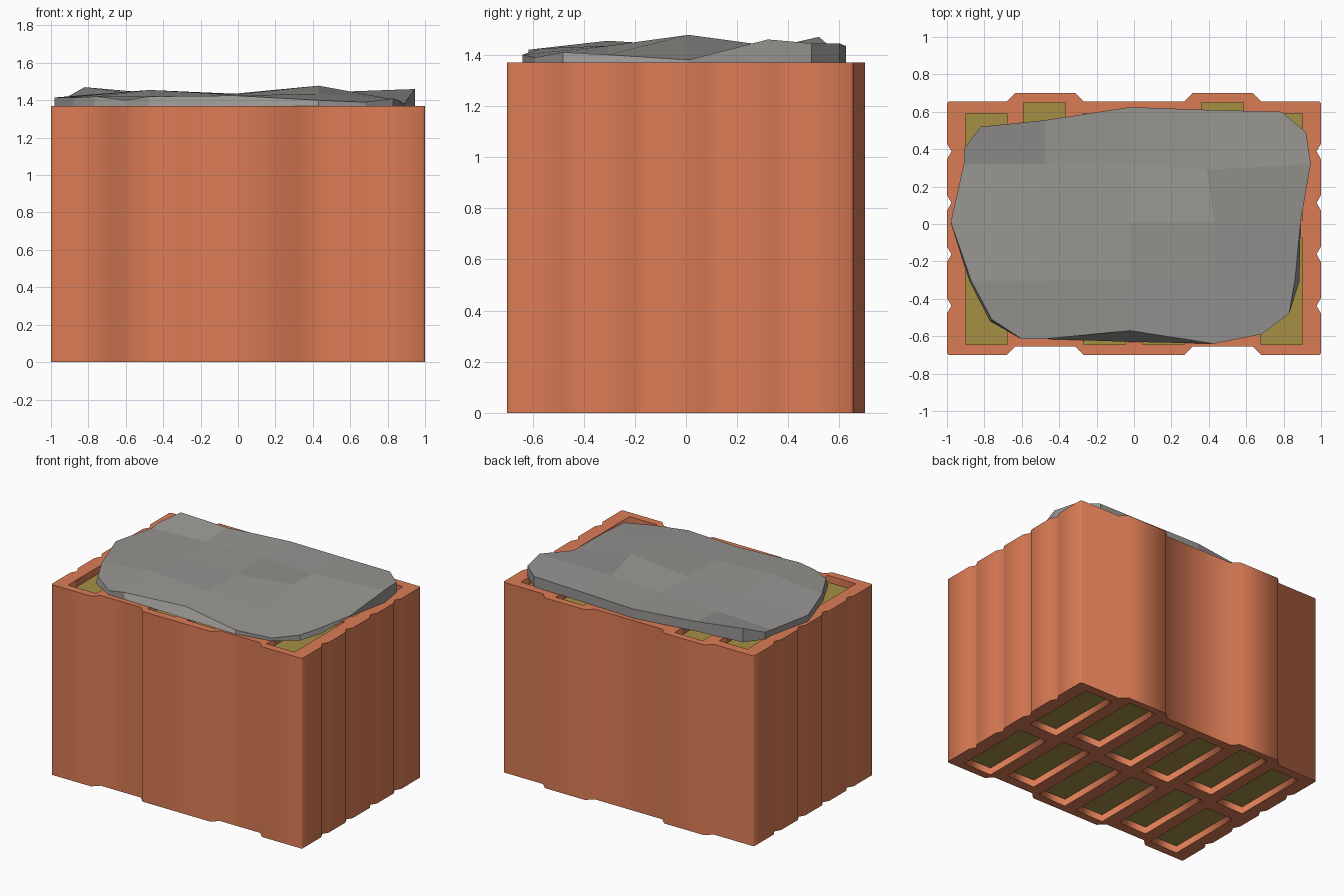
import bpy, bmesh

if "Cube" in bpy.data.objects:
    bpy.data.objects.remove(bpy.data.objects["Cube"])

H = 1.37        # block height
RECESS = 0.05   # filling sits below both block faces


def material(name, rgb):
    m = bpy.data.materials.new(name)
    m.diffuse_color = (*rgb, 1)
    m.use_nodes = True
    m.node_tree.nodes["Principled BSDF"].inputs["Base Color"].default_value = m.diffuse_color
    return m


clay_mat = material("clay", (0.71, 0.20, 0.09))
fill_mat = material("insulation", (0.38, 0.28, 0.06))
mortar_mat = material("mortar", (0.31, 0.30, 0.285))


def extrude_loops(name, loops, z0, z1, mat):
    """Extrude closed outlines; inner outlines become holes."""
    cu = bpy.data.curves.new(name, 'CURVE')
    cu.dimensions = '2D'
    cu.fill_mode = 'BOTH'
    cu.extrude = (z1 - z0) / 2
    for loop in loops:
        s = cu.splines.new('POLY')
        s.points.add(len(loop) - 1)
        for p, (x, y) in zip(s.points, loop):
            p.co = (x, y, 0, 1)
        s.use_cyclic_u = True
    ob = bpy.data.objects.new(name, cu)
    ob.location.z = (z0 + z1) / 2
    bpy.context.collection.objects.link(ob)
    bpy.ops.object.select_all(action='DESELECT')
    ob.select_set(True)
    bpy.context.view_layer.objects.active = ob
    bpy.ops.object.convert(target='MESH')
    ob = bpy.context.object
    ob.data.materials.clear()
    ob.data.materials.append(mat)
    return ob


# Outer outline: grooves in front, matching tongues behind, notched sides
F, B, T, C = -0.70, 0.655, 0.045, 0.01


def long_side(y):
    pts = []
    for cx in (-0.475, 0.475):
        pts += [(cx - 0.205, y), (cx - 0.16, y + T), (cx + 0.16, y + T), (cx + 0.205, y)]
    return pts


def short_side(s):
    pts = []
    for cy in (-0.437, -0.162, 0.113, 0.388):
        pts += [(s, cy - 0.042), (s * 0.976, cy), (s, cy + 0.042)]
    return [(s * (1 - C), F), (s, F + C)] + pts + [(s, B - C), (s * (1 - C), B)]


outline = long_side(F) + short_side(1) + long_side(B)[::-1] + short_side(-1)[::-1]

# Two rows of six cavities; columns over the tongues are shifted back
cells = []
for i, x in enumerate((-0.79, -0.4775, -0.1575, 0.1575, 0.4725, 0.79)):
    shift = 0.06 if i in (1, 4) else 0
    for y in (-0.36, 0.305):
        y += shift
        cells.append([(x - 0.112, y - 0.285), (x + 0.112, y - 0.285),
                      (x + 0.112, y + 0.285), (x - 0.112, y + 0.285)])

extrude_loops("clay_block", [outline] + cells, 0, H, clay_mat)
extrude_loops("insulation_filling", cells, RECESS, H - RECESS, fill_mat)

# Mortar bed: irregular rim (counter-clockwise from front left) and inner grid
rim = [(-0.60, -0.615, 1.40), (-0.475, -0.615, 1.42), (-0.02, -0.57, 1.425),
       (0.43, -0.64, 1.40), (0.68, -0.59, 1.39), (0.83, -0.48, 1.41),
       (0.86, -0.305, 1.40), (0.89, 0.01, 1.38), (0.945, 0.32, 1.46),
       (0.92, 0.49, 1.445), (0.79, 0.60, 1.445), (0.40, 0.61, 1.44),
       (-0.02, 0.625, 1.435), (-0.475, 0.555, 1.44), (-0.82, 0.52, 1.47),
       (-0.91, 0.40, 1.42), (-0.91, 0.32, 1.41), (-0.98, 0.01, 1.415),
       (-0.87, -0.305, 1.415), (-0.76, -0.51, 1.42)]
inner = [(-0.475, -0.305, 1.455), (-0.02, -0.305, 1.43), (0.43, -0.305, 1.435),
         (-0.475, 0.01, 1.43), (-0.02, 0.01, 1.435), (0.43, 0.01, 1.478),
         (-0.475, 0.32, 1.425), (-0.02, 0.32, 1.435), (0.39, 0.29, 1.44)]
foot = {2: (-0.02, -0.63), 6: (0.885, -0.305), 7: (0.885, 0.01),
        18: (-0.88, -0.305), 19: (-0.77, -0.52)}

bm = bmesh.new()
R = [bm.verts.new(p) for p in rim]
G = [bm.verts.new(p) for p in inner]
L = [bm.verts.new((*foot.get(i, p[:2]), H)) for i, p in enumerate(rim)]
for i in range(20):
    j = (i + 1) % 20
    bm.faces.new((L[i], L[j], R[j], R[i]))
for r in range(2):
    for c in range(2):
        k = 3 * r + c
        bm.faces.new((G[k], G[k + 1], G[k + 4], G[k + 3]))
# Edge quads and corner pentagons join the rim to the inner grid
sides = ((1, (0, 1, 2)), (6, (2, 5, 8)), (11, (8, 7, 6)), (16, (6, 3, 0)))
for a, (p, q, s) in sides:
    bm.faces.new((R[a], R[a + 1], G[q], G[p]))
    bm.faces.new((R[a + 1], R[a + 2], G[s], G[q]))
    bm.faces.new((R[a + 2], R[a + 3], R[(a + 4) % 20], R[(a + 5) % 20], G[s]))
bm.faces.new(L[::-1])
bmesh.ops.recalc_face_normals(bm, faces=bm.faces)
me = bpy.data.meshes.new("mortar_bed")
bm.to_mesh(me)
bm.free()
me.materials.append(mortar_mat)
bpy.context.collection.objects.link(bpy.data.objects.new("mortar_bed", me))
